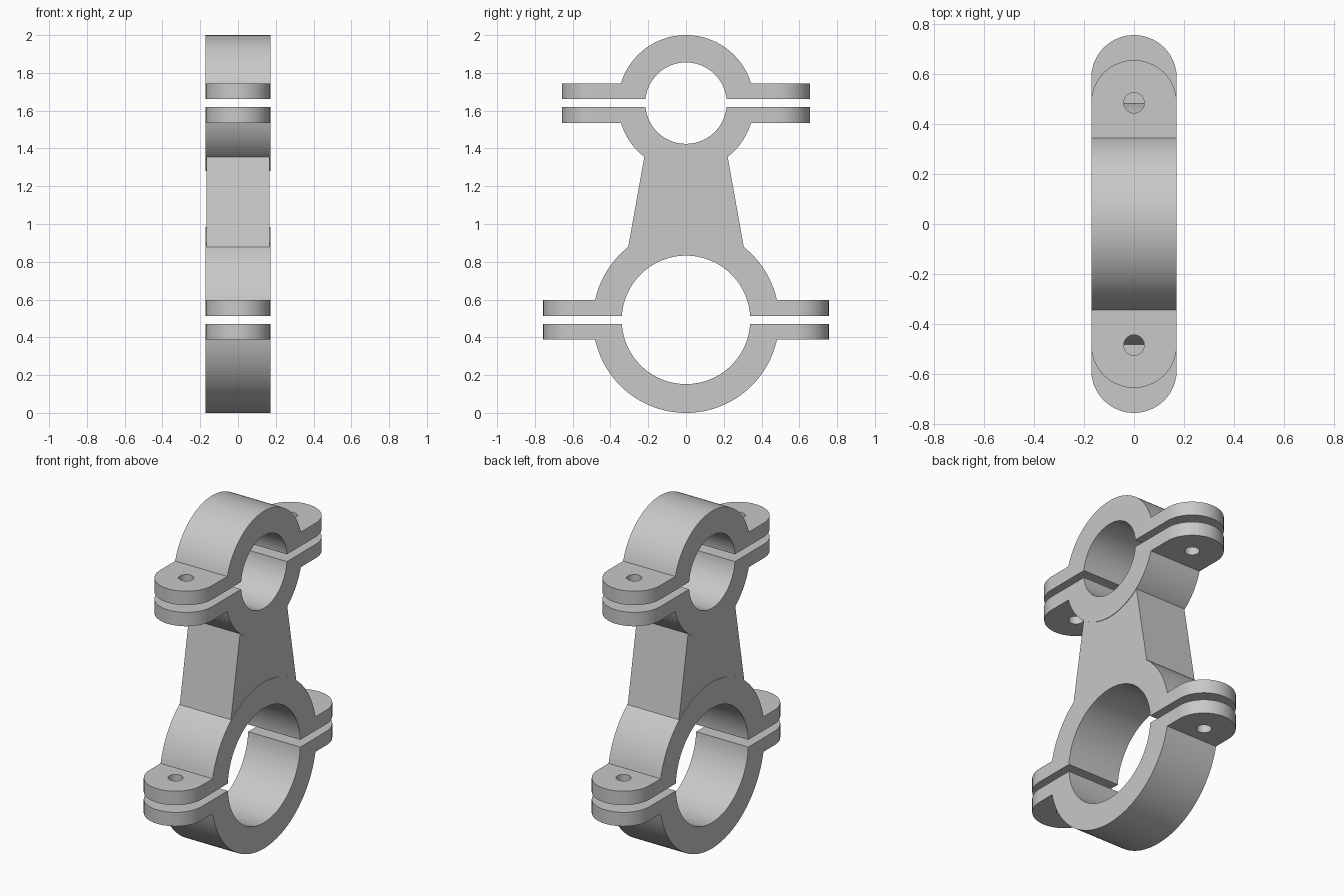
import bpy, bmesh, math

if "Cube" in bpy.data.objects:
    bpy.data.objects.remove(bpy.data.objects["Cube"], do_unlink=True)

grey = bpy.data.materials.new("light grey")
grey.use_nodes = True
grey.diffuse_color = (0.58, 0.58, 0.58, 1)
grey.node_tree.nodes["Principled BSDF"].inputs["Base Color"].default_value = (0.58, 0.58, 0.58, 1)

HALF_WIDTH = 0.171
GAP, LUG_TOP = 0.0215, 0.104   # heights of the lug faces from the ring centre
HOLE = 0.041
LOWER = dict(z=0.4925, outer=0.4925, inner=0.34, lug=0.585)
UPPER = dict(z=1.64, outer=0.36, inner=0.2155, lug=0.485)


def arc(radius, start, end, steps=64):
    return [(radius * math.cos(a), radius * math.sin(a))
            for a in (start + (end - start) * i / steps for i in range(steps + 1))]


def prism(name, points, direction):
    """Extrude a closed outline of 3D points along a vector."""
    bm = bmesh.new()
    face = bm.faces.new([bm.verts.new(p) for p in points])
    result = bmesh.ops.extrude_face_region(bm, geom=[face])
    moved = [v for v in result["geom"] if isinstance(v, bmesh.types.BMVert)]
    bmesh.ops.translate(bm, verts=moved, vec=direction)
    bmesh.ops.recalc_face_normals(bm, faces=bm.faces)
    mesh = bpy.data.meshes.new(name)
    bm.to_mesh(mesh)
    bm.free()
    mesh.materials.append(grey)
    obj = bpy.data.objects.new(name, mesh)
    bpy.context.collection.objects.link(obj)
    return obj


def side_prism(name, outline, half_width):
    return prism(name, [(-half_width, y, z) for y, z in outline], (2 * half_width, 0, 0))


def combine(target, tool, operation):
    mod = target.modifiers.new(operation, "BOOLEAN")
    mod.operation, mod.object, mod.solver = operation, tool, "EXACT"
    bpy.context.view_layer.objects.active = target
    bpy.ops.object.modifier_apply(modifier=mod.name)
    bpy.data.objects.remove(tool, do_unlink=True)


def clamp_half(name, ring, side):
    """Half ring with two round-ended, drilled lugs; side is 1 above the gap, -1 below."""
    z0, outer, inner, lug = ring["z"], ring["outer"], ring["inner"], ring["lug"]
    a, b = math.asin(GAP / inner), math.asin(LUG_TOP / outer)
    far = lug + 0.3
    outline = (arc(inner, a, math.pi - a) + [(-far, GAP), (-far, LUG_TOP)]
               + arc(outer, math.pi - b, b) + [(far, LUG_TOP), (far, GAP)])
    half = side_prism(name, [(y, z0 + side * z) for y, z in outline], HALF_WIDTH + 0.05)
    # Rounded plan outline
    plan = ([(x, y + lug) for x, y in arc(HALF_WIDTH, 0, math.pi, 40)]
            + [(x, y - lug) for x, y in arc(HALF_WIDTH, math.pi, 2 * math.pi, 40)])
    combine(half, prism("plan", [(x, y, z0 - 1) for x, y in plan], (0, 0, 2)), "INTERSECT")
    # Bolt holes
    for s in (-1, 1):
        circle = arc(HOLE, 0, 2 * math.pi, 32)[:-1]
        hole = prism("hole", [(x, y + s * lug, z0 - 0.2) for x, y in circle], (0, 0, 0.4))
        combine(half, hole, "DIFFERENCE")
    return half


lower_cap = clamp_half("lower_cap", LOWER, -1)
upper_cap = clamp_half("upper_cap", UPPER, 1)
body = clamp_half("connecting_body", LOWER, 1)
upper_seat = clamp_half("upper_seat", UPPER, -1)

# Tapered web whose curved ends sink into both rings
r_low, r_up = LOWER["outer"] - 0.03, UPPER["outer"] - 0.03
a_low, a_up = math.acos(0.314 / r_low), math.acos(0.215 / r_up)
web_outline = ([(y, LOWER["z"] + z) for y, z in arc(r_low, math.pi - a_low, a_low)]
               + [(0.307, 0.872), (0.222, 1.348)]
               + [(y, UPPER["z"] + z) for y, z in arc(r_up, -a_up, a_up - math.pi)]
               + [(-0.222, 1.348), (-0.307, 0.872)])
web = side_prism("web", web_outline, HALF_WIDTH - 0.003)
combine(body, upper_seat, "UNION")
combine(body, web, "UNION")

# Smooth curved walls, keep edges crisp
for obj in (lower_cap, upper_cap, body):
    bpy.ops.object.select_all(action="DESELECT")
    obj.select_set(True)
    bpy.context.view_layer.objects.active = obj
    bpy.ops.object.shade_smooth_by_angle(angle=math.radians(25))
